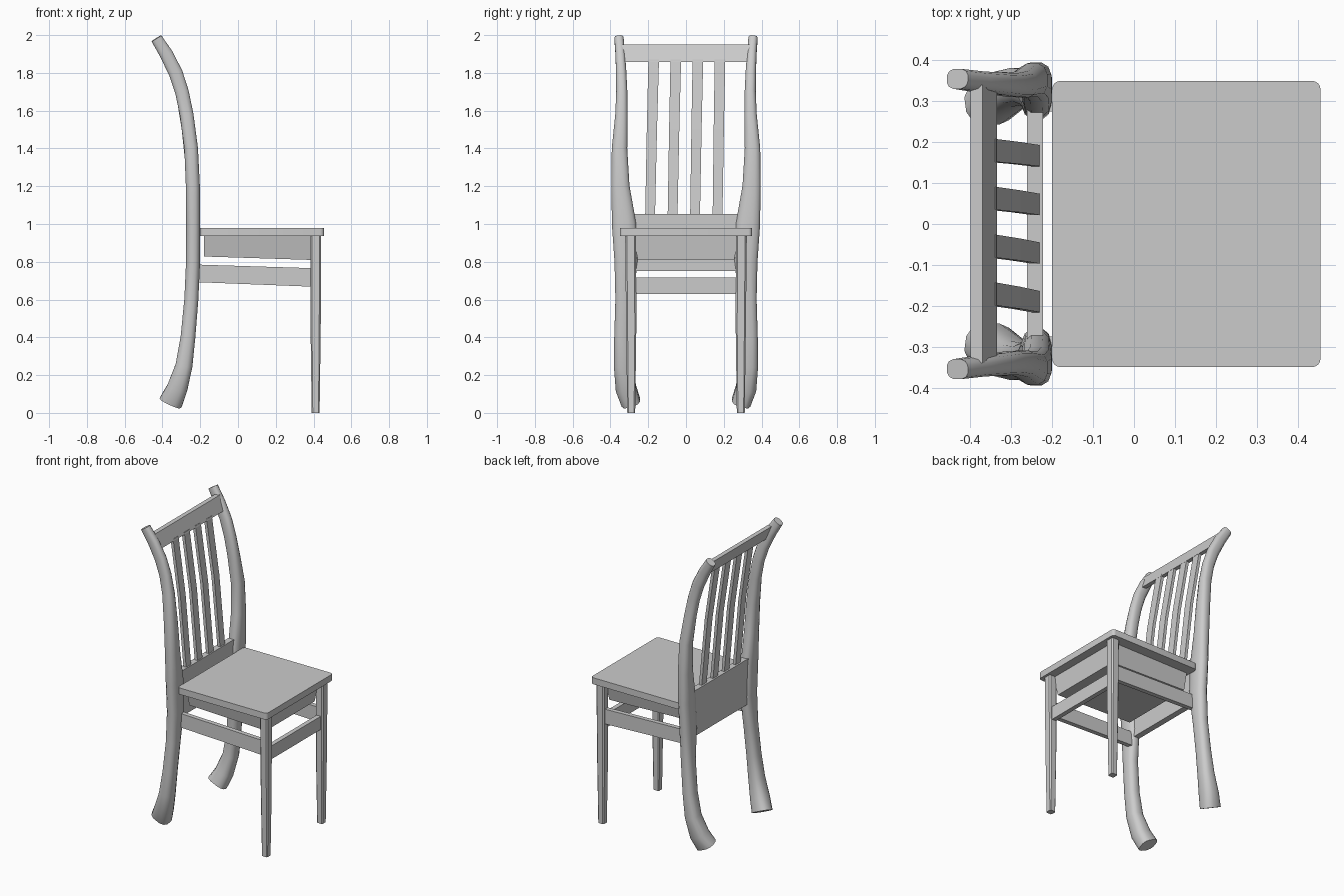
import bpy, bmesh, math
from mathutils import Vector

if "Cube" in bpy.data.objects:
    bpy.data.objects.remove(bpy.data.objects["Cube"])


def finish(name, bm, smooth=False, bevel=0.0):
    bmesh.ops.recalc_face_normals(bm, faces=bm.faces)
    me = bpy.data.meshes.new(name)
    bm.to_mesh(me)
    bm.free()
    ob = bpy.data.objects.new(name, me)
    bpy.context.collection.objects.link(ob)
    if bevel:
        m = ob.modifiers.new("bevel", 'BEVEL')
        m.width = bevel
        m.segments = 2
    if smooth:
        bpy.ops.object.select_all(action='DESELECT')
        ob.select_set(True)
        bpy.context.view_layer.objects.active = ob
        bpy.ops.object.shade_smooth_by_angle(angle=math.radians(40))
    return ob


def loft(name, rings, **kw):
    """Skin a list of equal-length vertex rings and cap both ends."""
    bm = bmesh.new()
    vs = [[bm.verts.new(p) for p in r] for r in rings]
    n = len(vs[0])
    for a, b in zip(vs, vs[1:]):
        for i in range(n):
            j = (i + 1) % n
            bm.faces.new((a[i], a[j], b[j], b[i]))
    bm.faces.new(vs[0])
    bm.faces.new(vs[-1])
    return finish(name, bm, **kw)


def rect(x0, x1, y0, y1, z0, z1=None):
    """Rectangle ring; z0 is the height at x0, z1 the height at x1."""
    z1 = z0 if z1 is None else z1
    return [(x0, y0, z0), (x1, y0, z1), (x1, y1, z1), (x0, y1, z0)]


def box(name, x, y, z, **kw):
    return loft(name, [rect(*x, *y, z[0]), rect(*x, *y, z[1])], **kw)


def oct_ring(cx, cy, z, r, c):
    """Square ring with clipped corners."""
    k = r - c
    pts = [(r, -k), (r, k), (k, r), (-k, r), (-r, k), (-r, -k), (-k, -r), (k, -r)]
    return [(cx + px, cy + py, z) for px, py in pts]


# Seat board with rounded vertical corners
bm = bmesh.new()
bmesh.ops.create_cube(bm, size=1)
for v in bm.verts:
    v.co = (0.128 + v.co.x * 0.656, v.co.y * 0.70, 0.957 + v.co.z * 0.043)
vert_edges = [e for e in bm.edges if abs(e.verts[0].co.z - e.verts[1].co.z) > 0.02]
bmesh.ops.bevel(bm, geom=vert_edges, offset=0.02, segments=4, profile=0.5, affect='EDGES')
finish("seat", bm, smooth=True)

# Apron block under the seat, narrowing downward
loft("apron", [rect(-0.18, 0.40, -0.28, 0.28, 0.937),
               rect(-0.18, 0.385, -0.255, 0.255, 0.828, 0.81)])

# Rear posts: x, y, z, half depth, half width along the sweep
path = [(-0.432, 0.355, 1.983, 0.031, 0.025), (-0.380, 0.348, 1.90, 0.036, 0.026),
        (-0.330, 0.343, 1.80, 0.038, 0.028), (-0.297, 0.340, 1.70, 0.037, 0.030),
        (-0.272, 0.342, 1.58, 0.037, 0.033), (-0.248, 0.352, 1.40, 0.037, 0.042),
        (-0.239, 0.347, 1.20, 0.038, 0.049), (-0.237, 0.328, 1.00, 0.038, 0.066),
        (-0.238, 0.317, 0.80, 0.038, 0.063), (-0.247, 0.328, 0.60, 0.038, 0.047),
        (-0.265, 0.335, 0.40, 0.040, 0.046), (-0.286, 0.334, 0.25, 0.046, 0.049),
        (-0.322, 0.318, 0.13, 0.056, 0.056), (-0.356, 0.292, 0.056, 0.064, 0.052)]


def rear_rings(s):
    rings, n = [], 12
    pts = [Vector((p[0], s * p[1], p[2])) for p in path]
    for i, p in enumerate(path):
        t = (pts[max(i - 1, 0)] - pts[min(i + 1, len(pts) - 1)]).normalized()
        v = Vector((0, 1, 0))
        v = (v - t * v.dot(t)).normalized()
        u = v.cross(t)
        ring = []
        for k in range(n):
            a = 2 * math.pi * (k + 0.5) / n
            c, d = math.cos(a), math.sin(a)
            c = math.copysign(abs(c) ** 0.75, c)
            d = math.copysign(abs(d) ** 0.75, d)
            q = pts[i] + u * c * p[3] + v * d * p[4]
            ring.append((q.x, q.y, max(q.z, 0.005)))
        rings.append(ring)
    return rings


for s, side in ((-1, "right"), (1, "left")):
    loft("rear_post_" + side, rear_rings(s), smooth=True)
    # Tapered front legs
    loft("front_leg_" + side, [oct_ring(0.411, s * 0.29, 0.0, 0.021, 0.006),
                               oct_ring(0.411, s * 0.29, 0.45, 0.027, 0.008),
                               oct_ring(0.411, s * 0.293, 0.937, 0.029, 0.009)])
    # Side stretchers, sloping slightly to the front
    y0, y1 = s * 0.29 - 0.015, s * 0.29 + 0.015
    loft("side_stretcher_" + side, [rect(-0.215, 0.40, y0, y1, 0.692, 0.668),
                                    rect(-0.215, 0.40, y0, y1, 0.785, 0.766)])

# Front stretcher
box("front_stretcher", (0.394, 0.424), (-0.28, 0.28), (0.63, 0.718))

# Lower back panel
box("back_panel", (-0.262, -0.222), (-0.31, 0.31), (0.75, 1.052))

# Tilted top rail
loft("top_rail", [rect(-0.363, -0.335, -0.34, 0.34, 1.857),
                  rect(-0.400, -0.370, -0.34, 0.34, 1.95)])

# Leaning back slats
for i in range(4):
    top, low = -0.171 + i * 0.117, -0.190 + i * 0.119
    loft(f"back_slat_{i + 1}", [rect(-0.250, -0.230, low - 0.026, low + 0.026, 1.045),
                                rect(-0.298, -0.278, (top + low) / 2 - 0.027, (top + low) / 2 + 0.027, 1.50),
                                rect(-0.358, -0.338, top - 0.028, top + 0.028, 1.87)])
